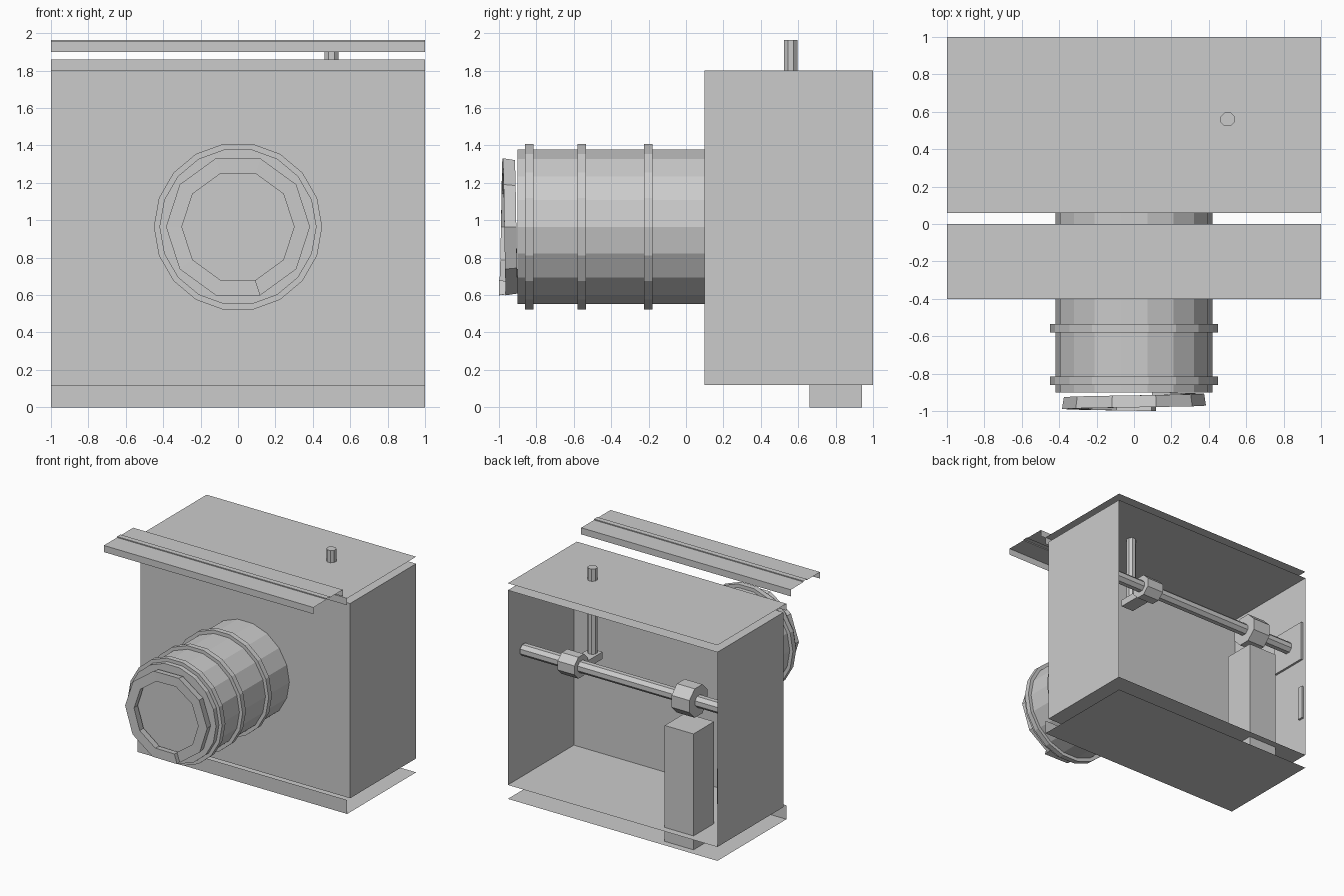
import bpy, bmesh, math

if "Cube" in bpy.data.objects:
    bpy.data.objects.remove(bpy.data.objects["Cube"])

grey = bpy.data.materials.new("plain_grey")
grey.diffuse_color = (0.6, 0.6, 0.6, 1)
grey.use_nodes = True
grey.node_tree.nodes["Principled BSDF"].inputs["Base Color"].default_value = grey.diffuse_color


def add(name, verts, faces, solid=True):
    me = bpy.data.meshes.new(name)
    me.from_pydata(verts, [], faces)
    if solid:
        bm = bmesh.new()
        bm.from_mesh(me)
        bmesh.ops.recalc_face_normals(bm, faces=bm.faces)
        bm.to_mesh(me)
        bm.free()
    me.materials.append(grey)
    ob = bpy.data.objects.new(name, me)
    bpy.context.collection.objects.link(ob)
    return ob


def sheet(name, profile, w=1.0):
    """Open (y, z) profile swept along x as bent sheet metal."""
    verts = [(x, y, z) for y, z in profile for x in (-w, w)]
    faces = [(2*i, 2*i + 1, 2*i + 3, 2*i + 2) for i in range(len(profile) - 1)]
    return add(name, verts, faces, False)


def block(name, x, y, z):
    verts = [(a, b, c) for a in x for b in y for c in z]
    return add(name, verts, [(0, 1, 3, 2), (4, 6, 7, 5), (0, 4, 5, 1),
                             (2, 3, 7, 6), (0, 2, 6, 4), (1, 5, 7, 3)])


def prism(name, axis, centre, r, a, b, n, phase=0.0):
    """n-sided cylinder along an axis, from a to b; centre is the other two coordinates."""
    verts = []
    for t in (a, b):
        for i in range(n):
            ang = phase + 2 * math.pi * i / n
            p = [centre[0] + r * math.cos(ang), centre[1] + r * math.sin(ang)]
            p.insert("xyz".index(axis), t)
            verts.append(p)
    faces = [(i, (i + 1) % n, n + (i + 1) % n, n + i) for i in range(n)]
    faces += [tuple(range(n)), tuple(range(n, 2 * n))]
    return add(name, verts, faces)


# housing: thin walls, open at the back
sheet("housing_shell", [(1, .12), (.1, .12), (.1, 1.8), (1, 1.8)])
for side, x in (("left", -1), ("right", 1)):
    add("housing_wall_" + side,
        [(x, .1, .12), (x, 1, .12), (x, 1, 1.8), (x, .1, 1.8)],
        [(0, 1, 2, 3)], False)

# floating top and bottom covers with a front lip
sheet("top_cover", [(1, 1.86), (.06, 1.86), (.06, 1.8)])
sheet("bottom_cover", [(1, 0), (.06, 0), (.06, .12)])

# channel rail above the barrel, with a narrow ridge
sheet("top_rail", [(0, 1.90), (0, 1.957), (-.175, 1.957), (-.175, 1.965),
                   (-.22, 1.965), (-.22, 1.957), (-.4, 1.957), (-.4, 1.90)])

# barrel and its bands
ZC = .965
prism("barrel", "y", (0, ZC), .42, -.9, .1, 18)
for i, y in enumerate((-.86, -.58, -.225)):
    prism("barrel_band_%d" % (i + 1), "y", (0, ZC), .45, y, y + .045, 18)

# spiral lip on the barrel front: square section along one coil
N = 10
verts, faces = [], []
for i in range(N + 1):
    ang = math.radians(-72 + 36 * i)
    yc = -.932 - .036 * i / N
    for r, dy in ((.385, -.032), (.375, .032), (.31, .032), (.3, -.032)):
        verts.append((r * math.cos(ang), yc + dy, ZC + r * math.sin(ang)))
for i in range(N):
    for k in range(4):
        faces.append((4*i + k, 4*i + (k + 1) % 4, 4*i + 4 + (k + 1) % 4, 4*i + 4 + k))
faces += [(0, 1, 2, 3), tuple(range(4 * N, 4 * N + 4))]
add("spiral_lip", verts, faces)

# inner shaft with collars
SHAFT = (.8, 1.217)
P8 = math.pi / 8
prism("shaft", "x", SHAFT, .052, -.99, .99, 8, P8)
prism("small_collar", "x", SHAFT, .1, .44, .6, 8, P8)
prism("large_collar", "x", SHAFT, .135, -.68, -.51, 8, P8)

# upright pin and the arm joining it to the shaft
prism("pin", "z", (.5, .56), .04, 1.2, 1.965, 8, P8)
block("pin_arm", (.44, .56), (.51, .74), (1.17, 1.23))

# drive block standing on the bottom cover
block("drive_block", (-.73, -.455), (.66, .94), (0, 1.0))

# plates on the inside of the left wall
block("bearing_plate", (-.999, -.98), (.63, .97), (1.04, 1.39))
block("wall_catch", (-.999, -.98), (.93, .98), (.48, .78))
